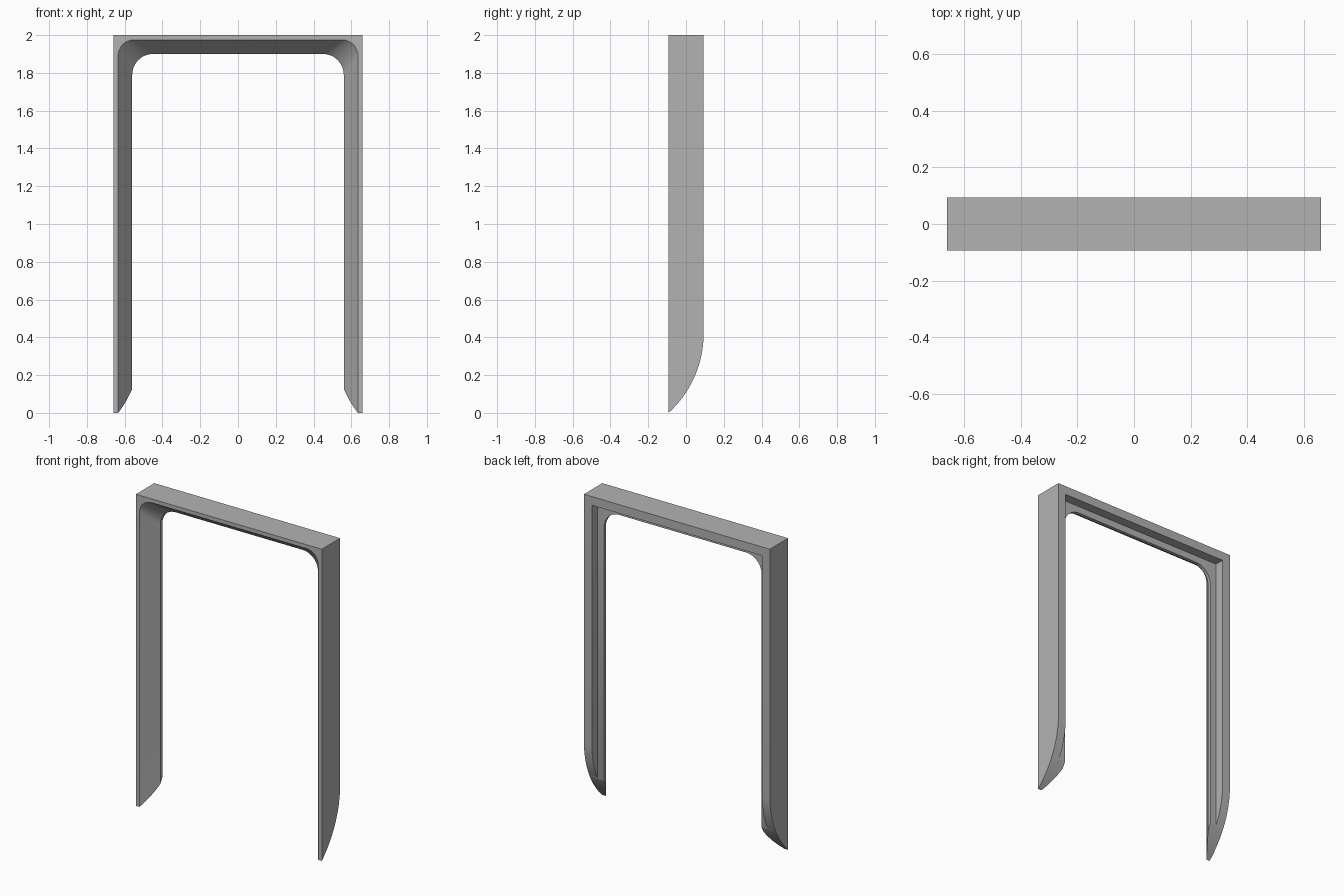
import bpy, bmesh, math

cube = bpy.data.objects.get("Cube")
if cube:
    bpy.data.objects.remove(cube, do_unlink=True)

OUT_W, TOP, DEPTH = 0.66, 2.0, 0.093
ARC_STEPS = 12


def make_object(name, bm):
    bmesh.ops.recalc_face_normals(bm, faces=bm.faces[:])
    mesh = bpy.data.meshes.new(name)
    bm.to_mesh(mesh)
    bm.free()
    obj = bpy.data.objects.new(name, mesh)
    bpy.context.collection.objects.link(obj)
    return obj


def arch(bm, inset, radius, y):
    """Row of vertices up one leg, over the top and down the other."""
    w, top = OUT_W - inset, TOP - inset
    half = [(w, -0.2)]
    for i in range(ARC_STEPS + 1):
        a = math.pi / 2 * i / ARC_STEPS
        half.append((w - radius + radius * math.cos(a),
                     top - radius + radius * math.sin(a)))
    points = half + [(-x, z) for x, z in reversed(half)]
    return [bm.verts.new((x, y, z)) for x, z in points]


# Frame: section of inset, corner radius and depth, swept around the arch
section = [
    (0, 0, -DEPTH),            # outer front edge
    (0.025, 0.085, -DEPTH),    # front opening
    (0.1, 0.11, 0.012),        # end of the splayed reveal
    (0.1, 0.11, 0.033),        # back of the lip
    (0.056, 0, 0.033),         # square rebate, inner corner
    (0.056, 0, DEPTH),         # square rebate, back edge
    (0, 0, DEPTH),             # outer back edge
]
bm = bmesh.new()
rows = [arch(bm, *s) for s in section]
for a, b in zip(rows, rows[1:] + rows[:1]):
    for i in range(len(a) - 1):
        bm.faces.new((a[i], a[i + 1], b[i + 1], b[i]))
bm.faces.new([r[0] for r in rows])
bm.faces.new([r[-1] for r in rows])
bmesh.ops.remove_doubles(bm, verts=bm.verts[:], dist=0.0001)
bmesh.ops.dissolve_degenerate(bm, edges=bm.edges[:], dist=0.0001)
frame = make_object("door_frame", bm)

# Side profile that rounds off the feet towards the back
R, tangent_z, tangent_y = 0.567, 0.42, DEPTH + 0.0004
profile = [(-0.3, 2.5), (-0.3, -0.15)]
for i in range(25):
    a = math.radians(50) * (1 - i / 24)
    profile.append((tangent_y - R + R * math.cos(a), tangent_z - R * math.sin(a)))
profile += [(0.3, tangent_z), (0.3, 2.5)]
bm = bmesh.new()
face = bm.faces.new([bm.verts.new((-1, y, z)) for y, z in profile])
ext = bmesh.ops.extrude_face_region(bm, geom=[face])
bmesh.ops.translate(bm, vec=(2, 0, 0),
                    verts=[v for v in ext["geom"] if isinstance(v, bmesh.types.BMVert)])
cutter = make_object("foot_cutter", bm)
cutter.hide_render = True

mod = frame.modifiers.new("round_feet", 'BOOLEAN')
mod.operation = 'INTERSECT'
mod.solver = 'EXACT'
mod.object = cutter
bpy.ops.object.select_all(action='DESELECT')
bpy.context.view_layer.objects.active = frame
frame.select_set(True)
bpy.ops.object.modifier_apply(modifier=mod.name)
bpy.data.objects.remove(cutter, do_unlink=True)

# Single grey paint
grey = bpy.data.materials.new("grey_paint")
grey.use_nodes = True
colour = (0.45, 0.45, 0.45, 1)
grey.diffuse_color = colour
grey.node_tree.nodes["Principled BSDF"].inputs["Base Color"].default_value = colour
frame.data.materials.clear()
frame.data.materials.append(grey)
bpy.ops.object.shade_smooth_by_angle(angle=math.radians(30))
